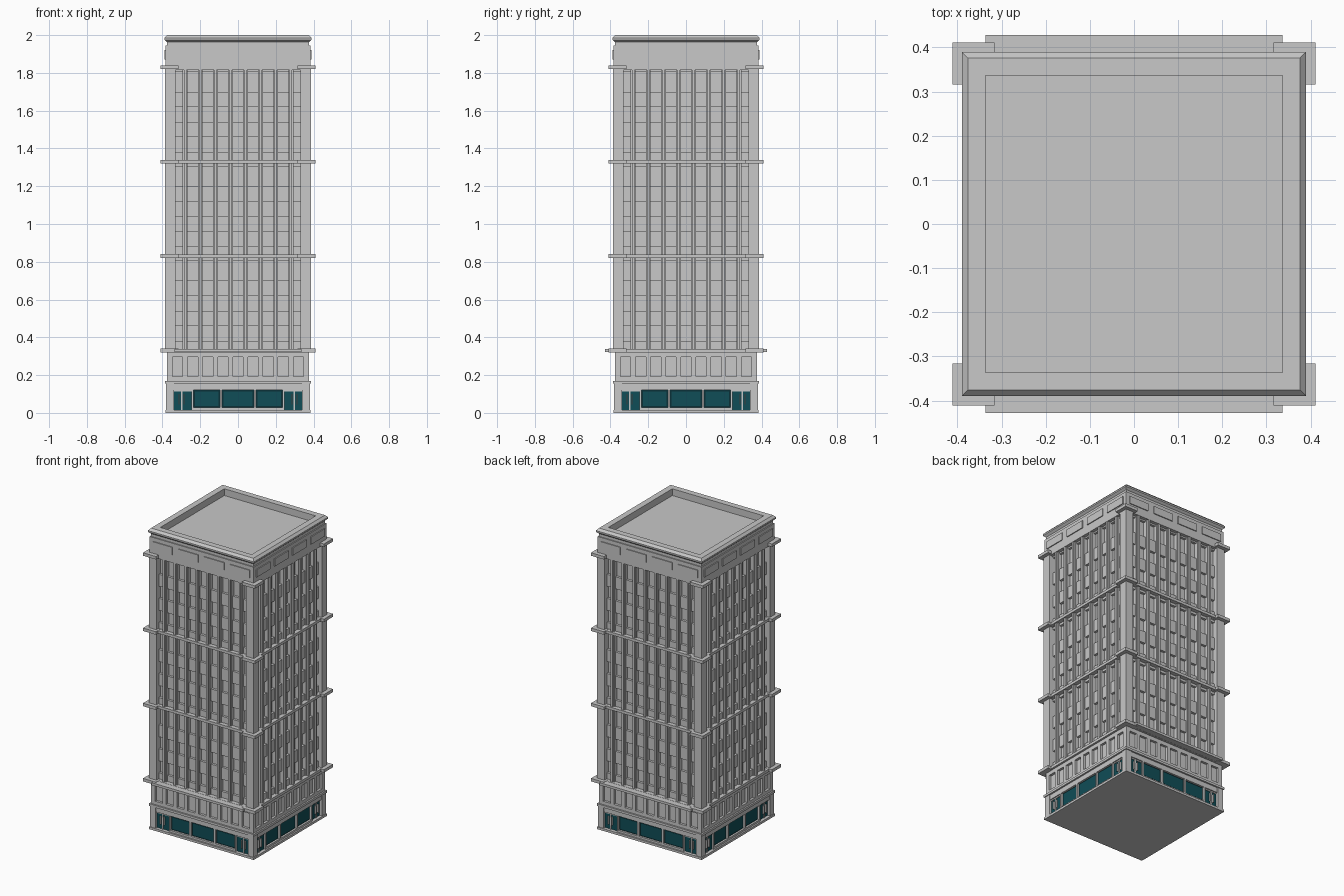
import bpy, bmesh
from mathutils import Matrix, Vector
from math import pi

old = bpy.data.objects.get("Cube")
if old:
    bpy.data.objects.remove(old, do_unlink=True)


def material(name, r, g, b):
    m = bpy.data.materials.new(name)
    m.use_nodes = True
    m.diffuse_color = (r, g, b, 1)
    m.node_tree.nodes["Principled BSDF"].inputs["Base Color"].default_value = (r, g, b, 1)
    return m


STONE = material("light grey stone", 0.58, 0.58, 0.58)
GLASS = material("teal glass", 0.005, 0.075, 0.095)
FRAME = material("dark teal frame", 0.003, 0.03, 0.038)


def finish(name, bm, mat):
    me = bpy.data.meshes.new(name)
    bm.to_mesh(me)
    bm.free()
    me.materials.append(mat)
    ob = bpy.data.objects.new(name, me)
    bpy.context.scene.collection.objects.link(ob)


def add_box(bm, lo, hi, turn=0):
    lo, hi = Vector(lo), Vector(hi)
    size = hi - lo
    mat = (Matrix.Rotation(turn * pi / 2, 4, 'Z') @ Matrix.Translation((lo + hi) / 2)
           @ Matrix.Diagonal((size.x, size.y, size.z, 1)))
    bmesh.ops.create_cube(bm, size=1, matrix=mat)


def facade(name, pieces, mat=STONE, turns=(0, 1, 2, 3)):
    """Pieces are (x0, x1, inner depth, outer depth, z0, z1), repeated on each side."""
    bm = bmesh.new()
    for t in turns:
        for x0, x1, d0, d1, z0, z1 in pieces:
            add_box(bm, (x0, -d1, z0), (x1, -d0, z1), t)
    finish(name, bm, mat)


def slab(name, half, z0, z1):
    bm = bmesh.new()
    add_box(bm, (-half, -half, z0), (half, half, z1))
    finish(name, bm, STONE)


def mirrored(pieces):
    return pieces + [(-p[1], -p[0], *p[2:]) for p in pieces]


# Solid core and the full-width courses
slab("tower_core", 0.345, 0.01, 1.94)
slab("plinth", 0.385, 0, 0.015)
slab("base_ledge", 0.386, 0.155, 0.17)
slab("lower_wall", 0.36, 0.16, 0.33)
slab("frieze", 0.383, 1.815, 1.945)

# Shop level: corner piers, lintel and mullions
facade("shop_lintel", [(-0.375, 0.375, 0.34, 0.375, 0.122, 0.156)])
facade("shop_piers", mirrored([(0.352, 0.38, 0.34, 0.38, 0.01, 0.156),
                               (0.236, 0.246, 0.34, 0.375, 0.01, 0.125),
                               (0.084, 0.096, 0.34, 0.375, 0.01, 0.125)]))
facade("shop_sill", [(-0.236, 0.236, 0.34, 0.375, 0.01, 0.028)])
panes = mirrored([(0.096, 0.236, 0.34, 0.362, 0.028, 0.122)])
panes.append((-0.084, 0.084, 0.34, 0.362, 0.028, 0.122))
facade("shop_window_frames", panes, FRAME)
facade("shop_window_glass", [(a + 0.008, b - 0.008, c, 0.365, e + 0.008, f - 0.008)
                             for a, b, c, d, e, f in panes], GLASS)
facade("doors", mirrored([(0.246, 0.296, 0.34, 0.363, 0.01, 0.115),
                          (0.302, 0.352, 0.34, 0.363, 0.01, 0.115)]), GLASS)
facade("door_surrounds", mirrored([(0.246, 0.352, 0.34, 0.368, 0.114, 0.124),
                                   (0.295, 0.303, 0.34, 0.368, 0.01, 0.115)]))
facade("door_handles", mirrored([(0.284, 0.288, 0.36, 0.376, 0.045, 0.1),
                                 (0.31, 0.314, 0.36, 0.376, 0.045, 0.1)]))

# Punched windows above the shops
bays = [0.08 * i for i in range(-4, 5)]
wall = [(-0.376, 0.376, 0.35, 0.376, 0.168, 0.192),
        (-0.376, 0.376, 0.35, 0.376, 0.295, 0.33)]
wall += [(x + 0.027, x + 0.053, 0.35, 0.376, 0.192, 0.295) for x in bays[:-1]]
wall += mirrored([(0.347, 0.376, 0.35, 0.376, 0.192, 0.295)])
facade("lower_window_wall", wall)

# Tower shaft: corner piers, slender ribs and spandrels
facade("corner_piers", mirrored([(0.345, 0.386, 0.33, 0.386, 0.33, 1.82)]))
ribs = [x + 0.04 for x in bays[:-1]]
facade("rib_backs", [(x - 0.013, x + 0.013, 0.34, 0.37, 0.33, 1.82) for x in ribs])
facade("ribs", [(x - 0.007, x + 0.007, 0.36, 0.381, 0.33, 1.82) for x in ribs])
spandrels = []
for base in (0.33, 0.83, 1.33):
    for low, high in ((0, 0.05), (0.13, 0.21), (0.29, 0.37), (0.475, 0.495)):
        spandrels.append((-0.346, 0.346, 0.34, 0.361, base + low, base + high))
facade("spandrels", spandrels)

# Ledges between the tiers, with thicker corner caps
facade("tier_ledges", [(-0.336, 0.336, 0.34, 0.389, z - 0.009, z + 0.009)
                       for z in (0.33, 0.83, 1.33)])
facade("deep_ledges", [(-0.336, 0.336, 0.34, 0.428, 0.322, 0.338)], turns=(0, 2))
bm = bmesh.new()
for z in (0.33, 0.83, 1.33, 1.83):
    for t in range(4):
        add_box(bm, (0.316, -0.411, z - 0.01), (0.411, -0.316, z + 0.01), t)
finish("corner_ledges", bm, STONE)

# Raised frieze panels
facade("frieze_panels", [(x - 0.073, x + 0.073, 0.38, 0.389, 1.87, 1.92)
                         for x in (-0.285, -0.095, 0.095, 0.285)])

# Parapet swept from a square profile, closed by the sunken roof
bm = bmesh.new()
rings = []
for half, z in ((0.376, 1.94), (0.376, 1.963), (0.39, 1.975), (0.39, 1.985),
                (0.376, 2.0), (0.336, 2.0), (0.336, 1.955)):
    rings.append([bm.verts.new((half * sx, half * sy, z))
                  for sx, sy in ((-1, -1), (1, -1), (1, 1), (-1, 1))])
for a, b in zip(rings, rings[1:]):
    for i in range(4):
        j = (i + 1) % 4
        bm.faces.new((a[i], a[j], b[j], b[i]))
bm.faces.new(rings[-1])
finish("parapet_and_roof", bm, STONE)
